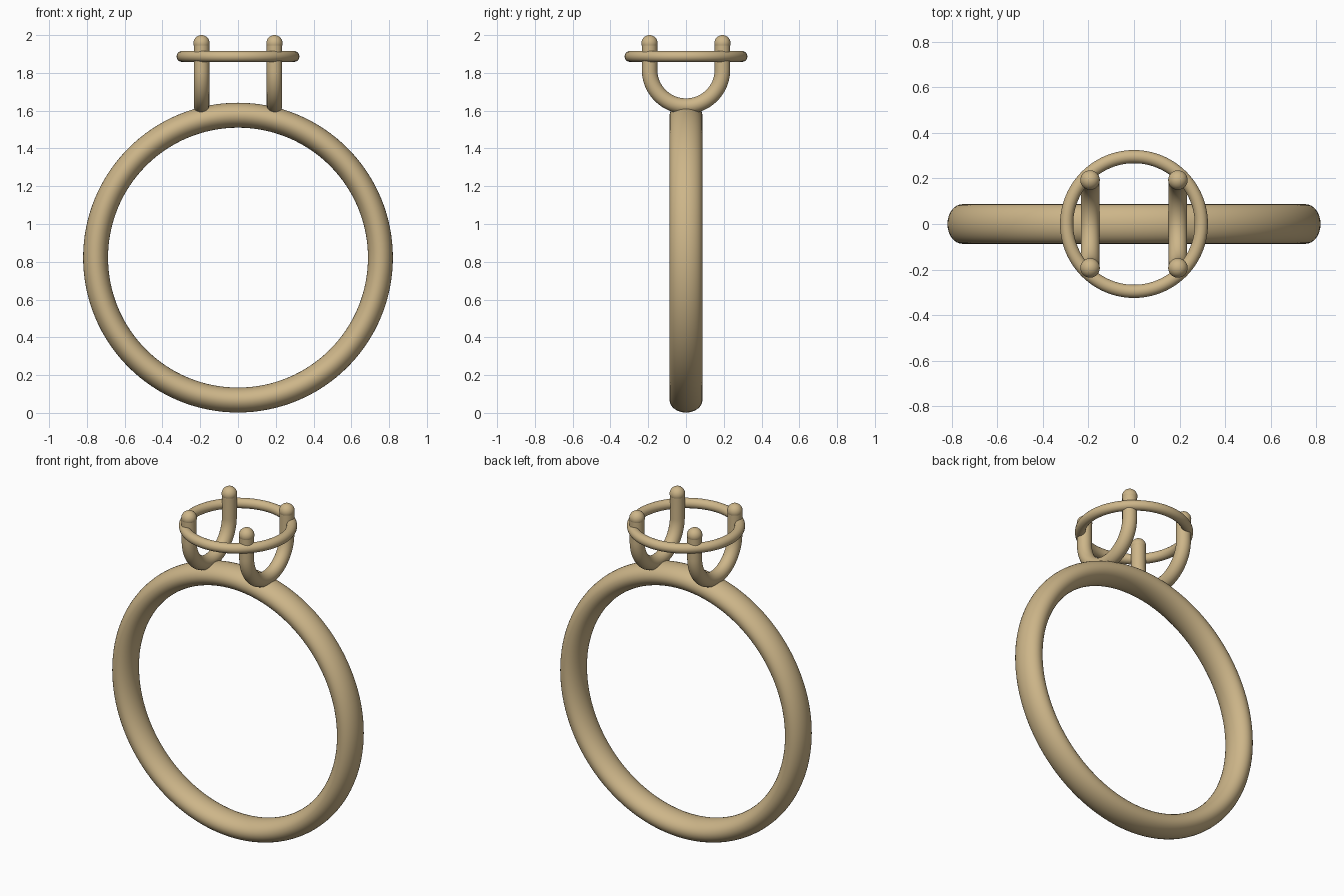
import bpy
import math
from mathutils import Vector

if "Cube" in bpy.data.objects:
    bpy.data.objects.remove(bpy.data.objects["Cube"])

gold = bpy.data.materials.new("pale gold")
gold.diffuse_color = (0.61, 0.465, 0.25, 1)
gold.use_nodes = True
gold.node_tree.nodes["Principled BSDF"].inputs["Base Color"].default_value = gold.diffuse_color


def finish(name):
    ob = bpy.context.object
    ob.name = name
    ob.data.materials.append(gold)
    bpy.ops.object.shade_smooth_by_angle(angle=math.radians(40))
    return ob


def tube(name, path, radius, sides=24):
    """Sweep a round section along a path lying in a plane of constant x."""
    verts, faces = [], []
    for i, p in enumerate(path):
        t = (path[min(i + 1, len(path) - 1)] - path[max(i - 1, 0)]).normalized()
        u = Vector((1, 0, 0))
        v = t.cross(u)
        for k in range(sides):
            a = 2 * math.pi * k / sides
            verts.append(p + radius * (math.cos(a) * u + math.sin(a) * v))
    for i in range(len(path) - 1):
        for k in range(sides):
            n = (k + 1) % sides
            faces.append((i * sides + k, i * sides + n,
                          (i + 1) * sides + n, (i + 1) * sides + k))
    last = (len(path) - 1) * sides
    faces.append(tuple(reversed(range(sides))))
    faces.append(tuple(range(last, last + sides)))
    mesh = bpy.data.meshes.new(name)
    mesh.from_pydata(verts, [], faces)
    ob = bpy.data.objects.new(name, mesh)
    bpy.context.collection.objects.link(ob)
    bpy.ops.object.select_all(action='DESELECT')
    ob.select_set(True)
    bpy.context.view_layer.objects.active = ob
    finish(name)


# finger band: upright hoop with an oval section, wider across than thick
bpy.ops.mesh.primitive_torus_add(major_radius=0.754, minor_radius=0.066,
                                 major_segments=128, minor_segments=32,
                                 location=(0, 0, 0.822),
                                 rotation=(math.pi / 2, 0, 0))
band = finish("finger_band")
band.scale = (1, 1, 0.087 / 0.066)

# gallery ring around the prongs
bpy.ops.mesh.primitive_torus_add(major_radius=0.296, minor_radius=0.029,
                                 major_segments=96, minor_segments=20,
                                 location=(0, 0, 1.887))
finish("gallery_ring")

# two U-shaped prong pairs with rounded tips
R, ARC_Z, TIP_Z, TIP_R = 0.193, 1.817, 1.957, 0.043
for side, x in (("left", -R), ("right", R)):
    path = [Vector((x, -R, TIP_Z))]
    for i in range(41):
        a = math.pi * (1 + i / 40)
        path.append(Vector((x, R * math.cos(a), ARC_Z + R * math.sin(a))))
    path.append(Vector((x, R, TIP_Z)))
    tube(side + "_prong_pair", path, 0.041)
    for end, y in (("front", -R), ("back", R)):
        bpy.ops.mesh.primitive_uv_sphere_add(segments=24, ring_count=16,
                                             radius=TIP_R,
                                             location=(x, y, TIP_Z))
        finish(f"{side}_{end}_prong_tip")
